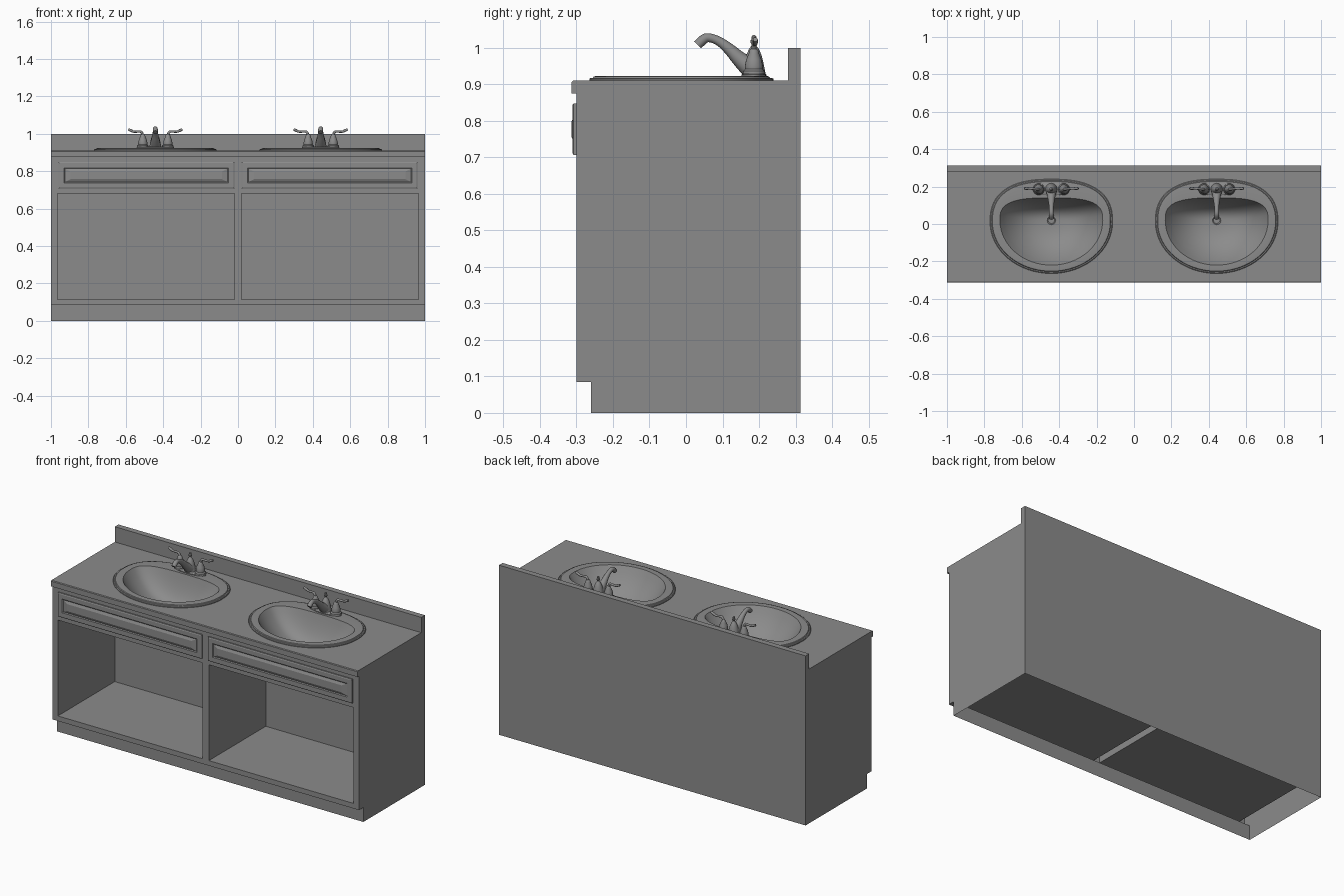
import bpy, bmesh, math
from mathutils import Vector

if "Cube" in bpy.data.objects:
    bpy.data.objects.remove(bpy.data.objects["Cube"])

grey = bpy.data.materials.new("plain_grey")
grey.use_nodes = True
GREY = (0.26, 0.26, 0.26, 1)
grey.diffuse_color = GREY
grey.node_tree.nodes["Principled BSDF"].inputs["Base Color"].default_value = GREY


def activate(ob):
    bpy.ops.object.select_all(action='DESELECT')
    ob.select_set(True)
    bpy.context.view_layer.objects.active = ob


def finish(name, bm, smooth=False, recalc=True):
    if recalc:
        bmesh.ops.recalc_face_normals(bm, faces=bm.faces[:])
    mesh = bpy.data.meshes.new(name)
    bm.to_mesh(mesh)
    bm.free()
    mesh.materials.append(grey)
    ob = bpy.data.objects.new(name, mesh)
    bpy.context.collection.objects.link(ob)
    if smooth:
        activate(ob)
        bpy.ops.object.shade_smooth_by_angle(angle=math.radians(35))
    return ob


def loft(name, rings, smooth=True, caps=(True, True)):
    """Skin a list of equally long closed rings."""
    bm = bmesh.new()
    rows = [[bm.verts.new(p) for p in ring] for ring in rings]
    n = len(rows[0])
    for a, b in zip(rows, rows[1:]):
        for i in range(n):
            j = (i + 1) % n
            bm.faces.new((a[i], a[j], b[j], b[i]))
    for row, cap in zip((rows[0], rows[-1]), caps):
        if cap:
            bm.faces.new(row)
    return finish(name, bm, smooth)


def oval(cx, cy, z, half, front, back, power=2.0, n=64):
    """Oval that can be squarer towards the back."""
    ring = []
    for i in range(n):
        t = 2 * math.pi * i / n
        c, s = math.cos(t), math.sin(t)
        e = 2 / power if s > 0 else 1
        x = half * math.copysign(abs(c) ** e, c)
        y = (back if s > 0 else front) * math.copysign(abs(s) ** e, s)
        ring.append((cx + x, cy + y, z))
    return ring


def lathe(name, cx, cy, profile, n=24):
    return loft(name, [oval(cx, cy, z, r, r, r, n=n) for r, z in profile])


def tube(name, points):
    """Round tapered tube through (x, y, z, radius) points."""
    curve = bpy.data.curves.new(name, 'CURVE')
    curve.dimensions = '3D'
    curve.bevel_depth = 1
    curve.bevel_resolution = 4
    curve.use_fill_caps = True
    spline = curve.splines.new('NURBS')
    spline.points.add(len(points) - 1)
    for p, (x, y, z, r) in zip(spline.points, points):
        p.co = (x, y, z, 1)
        p.radius = r
    spline.use_endpoint_u = True
    spline.order_u = 3
    spline.resolution_u = 6
    ob = bpy.data.objects.new(name, curve)
    bpy.context.collection.objects.link(ob)
    curve.materials.append(grey)
    activate(ob)
    bpy.ops.object.convert(target='MESH')
    bpy.ops.object.shade_smooth_by_angle(angle=math.radians(50))


FRONT, BACK = -0.3, 0.314
KICK_Y, KICK_Z = -0.26, 0.085
COUNTER_Z, TOP = 0.875, 0.91

# Cabinet shell, open underneath: kick board, soffit, sides and back
bm = bmesh.new()
outline = [(KICK_Y, 0), (KICK_Y, KICK_Z), (FRONT, KICK_Z),
           (FRONT, COUNTER_Z), (BACK, COUNTER_Z), (BACK, 0)]
ends = [[bm.verts.new((x, y, z)) for y, z in outline] for x in (-1, 1)]
for i in (0, 1, 4):
    bm.faces.new((ends[0][i], ends[0][i + 1], ends[1][i + 1], ends[1][i]))
for end in ends:
    bm.faces.new(end)
finish("cabinet_shell", bm)

# Face frame with two open compartments pushed back from the front
bm = bmesh.new()
xs = (-1, -0.965, -0.02, 0.02, 0.965, 1)
zs = (KICK_Z, 0.115, 0.68, COUNTER_Z)
grid = [[bm.verts.new((x, FRONT, z)) for x in xs] for z in zs]
for r in range(3):
    for c in range(5):
        face = bm.faces.new((grid[r][c], grid[r][c + 1], grid[r + 1][c + 1], grid[r + 1][c]))
        face.tag = r == 1 and c in (1, 3)
openings = [f for f in bm.faces if f.tag]
res = bmesh.ops.extrude_discrete_faces(bm, faces=openings)
bmesh.ops.translate(bm, vec=(0, 0.53, 0), verts=[v for f in res["faces"] for v in f.verts])
finish("face_frame", bm, recalc=False)


def panel_ring(cx, half_w, z0, z1, y):
    return [(cx - half_w, y, z0), (cx + half_w, y, z0), (cx + half_w, y, z1), (cx - half_w, y, z1)]


# Drawer fronts with a raised bevelled field
for side, s in (("left", 1), ("right", -1)):
    cx = 0.49 * s
    loft(side + "_drawer_front", [
        panel_ring(cx, 0.47, 0.707, 0.848, FRONT),
        panel_ring(cx, 0.47, 0.707, 0.848, FRONT - 0.008),
        panel_ring(cx, 0.465, 0.712, 0.843, FRONT - 0.011),
        panel_ring(cx, 0.44, 0.737, 0.818, FRONT - 0.011),
        panel_ring(cx, 0.435, 0.742, 0.813, FRONT - 0.007),
        panel_ring(cx, 0.405, 0.757, 0.798, FRONT - 0.014)], smooth=False)

# Countertop with backsplash
section = [(-BACK, COUNTER_Z), (-BACK, TOP - 0.004), (-BACK + 0.004, TOP),
           (0.28, TOP), (0.28, 1), (BACK, 1), (BACK, COUNTER_Z)]
counter = loft("countertop", [[(x, y, z) for y, z in section] for x in (-1, 1)], smooth=False)

RIM = 0.922
for side, s in (("left", 1), ("right", -1)):
    cx = 0.442 * s
    # Hole in the countertop
    cutter = loft(side + "_sink_cutter",
                  [oval(cx, 0.01, z, 0.305, 0.25, 0.2, 2.5) for z in (0.8, 0.95)], smooth=False)
    cutter.hide_render = True
    cutter.hide_set(True)
    cut = counter.modifiers.new(side + "_hole", 'BOOLEAN')
    cut.object = cutter
    cut.solver = 'EXACT'

    # Sink: stepped rim, flat ledge, bowl down to the drain
    rings = [oval(cx, 0.01, z, 0.328 - d, 0.275 - d, 0.23 - d, 2.5)
             for d, z in ((0, TOP), (0, 0.915), (0.004, 0.918), (0.01, 0.918),
                          (0.013, RIM), (0.02, RIM + 0.001))]
    rings.append(oval(cx, 0.02, RIM, 0.275, 0.24, 0.12, 3))
    for i in range(1, 15):
        k = 1 - i / 15
        rings.append(oval(cx, 0.02, 0.765 + 0.15 * k ** 0.01 * (k ** 2.6),
                          0.272 * k, 0.237 * k, 0.118 * k, 2 + k))
    loft(side + "_sink", rings, caps=(False, True))
    lathe(side + "_drain", cx, 0.02,
          [(0.027, 0.763), (0.027, 0.769), (0.022, 0.771), (0.017, 0.767), (0.005, 0.767)])

    # Faucet base plate and centre body with finial
    fy = 0.186
    loft(side + "_faucet_base", [oval(cx, fy, z, 0.1 - d, 0.034 - d, 0.034 - d, 2.2, 32)
                                 for d, z in ((0, RIM), (0, 0.927), (0.006, 0.931))])
    lathe(side + "_faucet_body", cx, fy,
          [(0.032, 0.928), (0.03, 0.94), (0.026, 0.96), (0.021, 0.98), (0.013, 0.998),
           (0.008, 1.004), (0.005, 1.01), (0.009, 1.014), (0.01, 1.02),
           (0.006, 1.025), (0.007, 1.03), (0.003, 1.035)])
    tube(side + "_spout", [
        (cx, fy - 0.01, 0.945, 0.028), (cx, 0.15, 0.965, 0.022), (cx, 0.12, 0.996, 0.016),
        (cx, 0.09, 1.02, 0.012), (cx, 0.06, 1.03, 0.012), (cx, 0.045, 1.022, 0.014),
        (cx, 0.032, 1.008, 0.013)])

    # Pair of lever handles
    for end, h in (("outer", s), ("inner", -s)):
        hx = cx + 0.067 * h
        lathe(f"{side}_{end}_handle", hx, fy,
              [(0.031, 0.928), (0.03, 0.936), (0.024, 0.942), (0.025, 0.95), (0.021, 0.968),
               (0.014, 0.985), (0.012, 0.993), (0.006, 0.999)], n=20)
        tube(f"{side}_{end}_lever", [
            (hx, fy, 0.99, 0.007), (hx + 0.004 * h, fy, 1.012, 0.007),
            (hx + 0.025 * h, fy + 0.002, 1.012, 0.006), (hx + 0.05 * h, fy + 0.004, 1.01, 0.006),
            (hx + 0.068 * h, fy + 0.004, 1.02, 0.008), (hx + 0.078 * h, fy + 0.004, 1.023, 0.006)])

# Apply the sink holes and drop the cutters
activate(counter)
for mod in list(counter.modifiers):
    helper = mod.object
    bpy.ops.object.modifier_apply(modifier=mod.name)
    bpy.data.objects.remove(helper)
